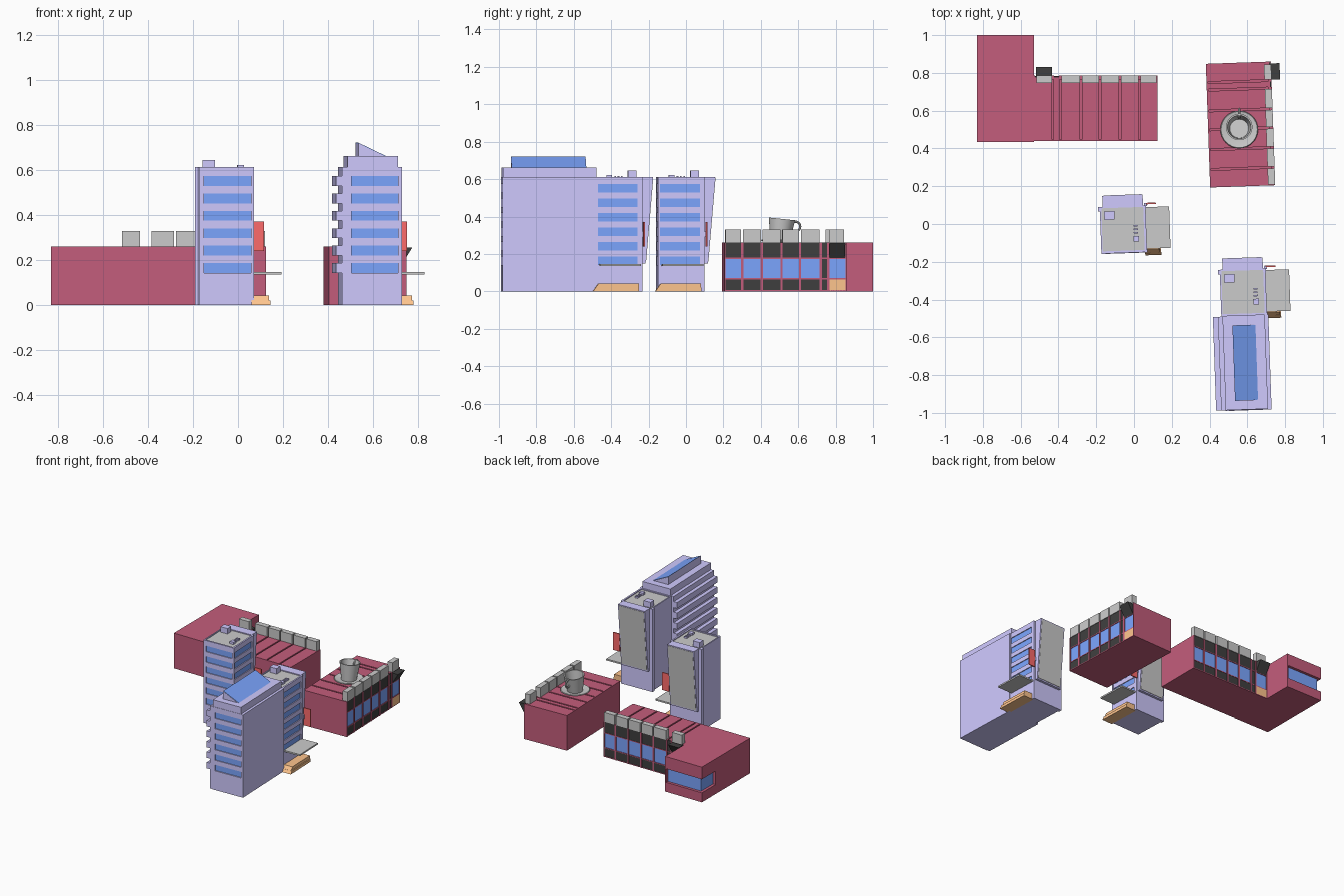
import bpy, bmesh, math
from mathutils import Matrix

if "Cube" in bpy.data.objects:
    bpy.data.objects.remove(bpy.data.objects["Cube"])


def material(name, rgb):
    m = bpy.data.materials.new(name)
    m.diffuse_color = (*rgb, 1)
    m.use_nodes = True
    m.node_tree.nodes["Principled BSDF"].inputs["Base Color"].default_value = m.diffuse_color
    return m


MAROON = material("maroon", (0.55, 0.11, 0.2))
LAV = material("lavender", (0.63, 0.59, 1.0))
BLUE = material("blue_glass", (0.2, 0.38, 1.0))
BLACK = material("black", (0.05, 0.05, 0.05))
ORANGE = material("orange", (1.0, 0.56, 0.27))
RED = material("red", (1.0, 0.15, 0.15))


def place(x, y, deg):
    return Matrix.Translation((x, y, 0)) @ Matrix.Rotation(math.radians(deg), 4, 'Z')


def finish(name, bm, mat, M):
    bmesh.ops.recalc_face_normals(bm, faces=bm.faces)
    me = bpy.data.meshes.new(name)
    bm.to_mesh(me)
    bm.free()
    if mat:
        me.materials.append(mat)
    ob = bpy.data.objects.new(name, me)
    bpy.context.collection.objects.link(ob)
    ob.matrix_world = M
    return ob


def boxes(name, items, mat, M):
    """Each item is x0, x1, y0, y1, z0, z1."""
    bm = bmesh.new()
    for x0, x1, y0, y1, z0, z1 in items:
        t = Matrix.Translation(((x0 + x1) / 2, (y0 + y1) / 2, (z0 + z1) / 2))
        s = Matrix.Diagonal((x1 - x0, y1 - y0, z1 - z0, 1))
        bmesh.ops.create_cube(bm, size=1, matrix=t @ s)
    return finish(name, bm, mat, M)


def prism(name, pts, a, b, axis, mat, M):
    """Extrude a profile (h, z) along x or y from a to b."""
    bm = bmesh.new()
    at = lambda h, z, d: (d, h, z) if axis == 'x' else (h, d, z)
    f = bm.faces.new([bm.verts.new(at(h, z, a)) for h, z in pts])
    g = bmesh.ops.extrude_face_region(bm, geom=[f])
    new = [v for v in g['geom'] if isinstance(v, bmesh.types.BMVert)]
    bmesh.ops.translate(bm, verts=new, vec=at(0, 0, b - a))
    return finish(name, bm, mat, M)


def lathe(name, pts, M, segs=32):
    bm = bmesh.new()
    vs = [bm.verts.new((r, 0, z)) for r, z in pts]
    es = [bm.edges.new(p) for p in zip(vs, vs[1:])]
    bmesh.ops.spin(bm, geom=vs + es, axis=(0, 0, 1), cent=(0, 0, 0),
                   angle=2 * math.pi, steps=segs)
    bmesh.ops.remove_doubles(bm, verts=bm.verts, dist=1e-5)
    ob = finish(name, bm, None, M)
    smooth(ob)


def smooth(ob):
    bpy.ops.object.select_all(action='DESELECT')
    ob.select_set(True)
    bpy.context.view_layer.objects.active = ob
    bpy.ops.object.shade_smooth_by_angle(angle=math.radians(35))


# Window rows shared by the towers
ROWS = [(0.142 + 0.0775 * i, 0.186 + 0.0775 * i) for i in range(6)]
BARS = [(a[1], b[0]) for a, b in zip(ROWS, ROWS[1:])]
DEEP = 0.014


def low_wing(tag, M):
    L, D = 0.655, 0.345
    grooves = [0.1, 0.14, 0.25, 0.35, 0.455, 0.56]
    edges = [0.0] + grooves + [L]
    bays = [(a + 0.005, b - 0.005) for a, b in zip(edges, edges[1:])]
    # body, with roof slabs separated by grooves
    boxes(tag + "_body", [(0, L, -D, -0.02, 0, 0.235), (0, L, -D, -D + 0.008, 0.235, 0.26)],
          MAROON, M)
    boxes(tag + "_roof_slabs", [(0 if a < 0.01 else a, L if b > 0.64 else b, -D + 0.008, -0.01, 0.235, 0.26)
                                for a, b in bays], MAROON, M)
    # facade: posts and rails, then infill
    posts = [(max(0, e - 0.006), min(L, e + 0.006), -0.02, 0, 0, 0.26) for e in edges]
    rails = [(0, L, -0.02, -0.002, z, z + 0.006) for z in (0, 0.064, 0.174)]
    boxes(tag + "_facade_frame", posts + rails, MAROON, M)
    glazed = [b for i, b in enumerate(bays) if i != 1]
    boxes(tag + "_windows", [(a, b, -0.02, -0.006, 0.07, 0.174) for a, b in glazed], BLUE, M)
    boxes(tag + "_dark_panels", [(a, b, -0.02, -0.004, 0.18, 0.26) for a, b in bays]
          + [(a, b, -0.02, -0.004, 0.006, 0.064) for a, b in bays[2:]]
          + [(*bays[1], -0.02, -0.004, 0.006, 0.174)], BLACK, M)
    boxes(tag + "_entry_panel", [(*bays[0], -0.02, -0.002, 0.004, 0.064)], ORANGE, M)
    prism(tag + "_awning", [(-0.004, 0.175), (0.045, 0.255), (-0.004, 0.255)],
          0.01, 0.096, 'x', BLACK, M)
    # rooftop grey signs along the facade
    boxes(tag + "_roof_signs", [(a + (0.01 if a < 0.01 else 0), b, -0.038, 0, 0.26, 0.33)
                                for a, b in glazed], None, M)


def tower(tag, M):
    h, k = 0.122, 0.125
    # core, base, corner pillars and parapet
    boxes(tag + "_core", [(-h, h - DEEP, -k + DEEP, k, 0, 0.6),
                          (-h, h, -k, k, 0, 0.142)], LAV, M)
    boxes(tag + "_pillars", [(-h, -0.1, -k, -k + DEEP, 0, 0.612), (0.108, h, -k, -0.112, 0, 0.612),
                             (h - DEEP, h, 0.1, k, 0, 0.612), (-0.132, -0.118, 0.1, k, 0, 0.612)], LAV, M)
    boxes(tag + "_spandrels", [q for a, b in BARS + [(ROWS[-1][1], 0.612)] for q in
                               ((-0.1, 0.108, -k + 0.002, -k + DEEP, a, b),
                                (h - DEEP, h - 0.002, -0.112, 0.1, a, b))], LAV, M)
    boxes(tag + "_windows", [q for a, b in ROWS for q in
                             ((-0.1, 0.108, -k + 0.008, -k + DEEP, a, b),
                              (h - DEEP, h - 0.008, -0.112, 0.1, a, b))], BLUE, M)
    boxes(tag + "_parapet", [(-h, -h + 0.008, -k + DEEP, k, 0.6, 0.612),
                             (-h, h, k - 0.008, k, 0.6, 0.612)], LAV, M)
    # roof with equipment
    boxes(tag + "_roof", [(-h + 0.008, h - DEEP, -k + DEEP, k - 0.008, 0.6, 0.605)], None, M)
    boxes(tag + "_roof_boxes", [(-0.1, -0.045, 0.055, 0.1, 0.604, 0.645),
                                (0.05, 0.08, -0.065, -0.035, 0.604, 0.622)]
          + [(0.053, 0.075, y, y + 0.008, 0.604, 0.617) for y in (-0.022, -0.004, 0.014)], LAV, M)
    # leaning billboard on the back
    prism(tag + "_billboard", [(k, 0.15), (0.143, 0.15), (0.183, 0.612), (k, 0.612)],
          -0.107, 0.107, 'x', LAV, M)
    prism(tag + "_billboard_face", [(0.1435, 0.16), (0.1465, 0.16), (0.1845, 0.605), (0.1815, 0.605)],
          -0.1, 0.1, 'x', None, M)
    # entrance side: canopy, hanging sign, ground step
    boxes(tag + "_canopy", [(h - 0.005, 0.245, -0.105, 0.115, 0.135, 0.146)], None, M)
    boxes(tag + "_hanging_sign", [(h, 0.175, 0.13, 0.138, 0.24, 0.37)], RED, M)
    boxes(tag + "_sign_bracket", [(h - 0.01, h + 0.006, 0.12, 0.138, 0.29, 0.32)], LAV, M)
    prism(tag + "_step", [(-0.14, 0), (0.105, 0), (0.105, 0.02), (-0.127, 0.02)],
          0.11, 0.195, 'x', ORANGE, M)
    prism(tag + "_step_upper", [(-0.126, 0.02), (0.105, 0.02), (0.105, 0.043), (-0.11, 0.043)],
          0.11, 0.188, 'x', ORANGE, M)


# Two low wings
low_wing("corner_wing", place(-0.53, 0.785, 0))
low_wing("cup_wing", place(0.725, 0.86, -88))

# End block of the corner building with wrap-around window
I = Matrix.Identity(4)
boxes("end_block", [(-0.83, -0.53, 0.435, 1, 0, 0.07), (-0.83, -0.53, 0.435, 1, 0.17, 0.26),
                    (-0.83, -0.53, 0.435, 0.84, 0.07, 0.17), (-0.538, -0.53, 0.84, 1, 0.07, 0.17)],
      MAROON, I)
boxes("end_block_window", [(-0.81, -0.538, 0.84, 0.98, 0.07, 0.17)], BLUE, I)

# Giant cup and saucer on the roof
C = Matrix.Translation((0.557, 0.5, 0.26))
lathe("saucer", [(0, 0), (0.07, 0), (0.1, 0.012), (0.096, 0.016), (0.06, 0.008), (0, 0.008)], C)
tilt = C @ Matrix.Rotation(math.radians(-6), 4, 'X')
lathe("cup", [(0, 0.004), (0.052, 0.004), (0.07, 0.128), (0.062, 0.128), (0.05, 0.05), (0, 0.05)], tilt)
bpy.ops.mesh.primitive_torus_add(major_radius=0.026, minor_radius=0.006,
                                 major_segments=24, minor_segments=8)
handle = bpy.context.object
handle.name = "cup_handle"
handle.matrix_world = tilt @ Matrix.Translation((0, 0.075, 0.095)) @ Matrix.Rotation(math.pi / 2, 4, 'Y')
smooth(handle)

# Two matching towers
tower("lone_tower", place(-0.055, -0.03, 2))
tower("joined_tower", place(0.58, -0.363, 2))

# Tall slab block
S = place(0.575, -0.735, 2)
K = 0.252
boxes("slab_core", [(-0.1, 0.145, -K + DEEP, K, 0, 0.612), (-0.1, 0.145, -K, K, 0, 0.142),
                    (-0.1, -0.08, -K, -K + DEEP, 0, 0.612), (0.127, 0.145, -K, -K + DEEP, 0, 0.612),
                    (-0.098, 0.126, -K + 0.004, K, 0.612, 0.662)], LAV, S)
boxes("slab_spandrels", [(-0.08, 0.127, -K + 0.002, -K + DEEP, a, b)
                         for a, b in BARS + [(ROWS[-1][1], 0.612)]], LAV, S)
boxes("slab_windows", [(-0.08, 0.127, -K + 0.008, -K + DEEP, a, b) for a, b in ROWS], BLUE, S)
boxes("slab_side_wall", [(-0.122, -0.1, -K + 0.004, K - 0.004, 0, 0.612)], LAV, S)
boxes("slab_balconies", [(-0.149, -0.12, -K + 0.004, K - 0.004, a, b) for a, b in ROWS], LAV, S)
prism("skylight", [(-0.047, 0.66), (0.073, 0.66), (-0.047, 0.718)], -0.2, 0.2, 'y', LAV, S)
prism("skylight_glass", [(-0.047, 0.718), (0.073, 0.66), (0.077, 0.661), (-0.047, 0.721)],
      -0.198, 0.198, 'y', BLUE, S)
